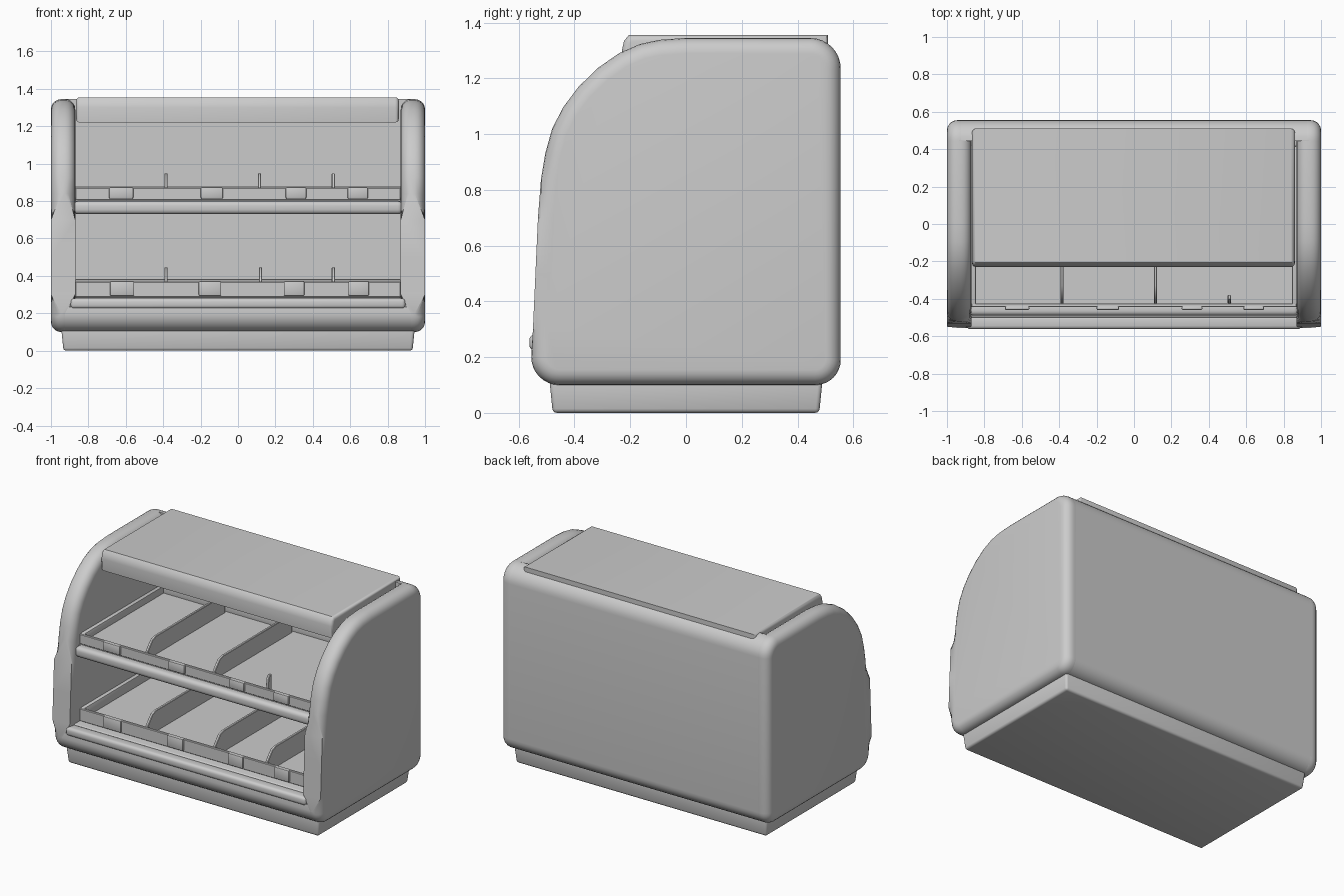
import bpy, bmesh
from math import sin, cos, radians

if "Cube" in bpy.data.objects:
    bpy.data.objects.remove(bpy.data.objects["Cube"])


def finish(name, bm, angle=35):
    bmesh.ops.recalc_face_normals(bm, faces=bm.faces)
    me = bpy.data.meshes.new(name)
    bm.to_mesh(me)
    bm.free()
    ob = bpy.data.objects.new(name, me)
    bpy.context.collection.objects.link(ob)
    bpy.ops.object.select_all(action='DESELECT')
    bpy.context.view_layer.objects.active = ob
    ob.select_set(True)
    bpy.ops.object.shade_smooth_by_angle(angle=radians(angle))
    return ob


def box(name, x, y, z, bevel=0.0, seg=3, taper=0.0):
    """Box from (min, max) ranges; taper pulls the bottom in."""
    bm = bmesh.new()
    bmesh.ops.create_cube(bm, size=1)
    for v in bm.verts:
        inset = taper if v.co.z < 0 else 0
        sx, sy = (1 if v.co.x > 0 else -1), (1 if v.co.y > 0 else -1)
        v.co = (x[v.co.x > 0] - sx * inset, y[v.co.y > 0] - sy * inset, z[v.co.z > 0])
    if bevel:
        bmesh.ops.bevel(bm, geom=bm.edges[:], offset=bevel, segments=seg,
                        profile=0.5, affect='EDGES')
    return finish(name, bm)


def extrude(name, profile, x0, x1, bevel=0.0, seg=5):
    """Extrude a (y, z) profile along x, optionally rounding both rims."""
    bm = bmesh.new()
    face = bm.faces.new([bm.verts.new((x0, y, z)) for y, z in profile])
    ext = bmesh.ops.extrude_face_region(bm, geom=[face])
    for v in ext['geom']:
        if isinstance(v, bmesh.types.BMVert):
            v.co.x = x1
    if bevel:
        rims = [e for e in bm.edges if abs(e.verts[0].co.x - e.verts[1].co.x) < 1e-6]
        bmesh.ops.bevel(bm, geom=rims, offset=bevel, segments=seg, profile=0.5,
                        affect='EDGES', clamp_overlap=False)
    return finish(name, bm, 40)


def arc(cy, cz, r, a0, a1, n=8):
    return [(cy + r * cos(radians(a0 + (a1 - a0) * i / n)),
             cz + r * sin(radians(a0 + (a1 - a0) * i / n))) for i in range(n + 1)]


# shared outer curves of the cabinet, seen from the side
front_low = arc(-0.455, 0.20, 0.10, 180, 270)
back_low = arc(0.465, 0.19, 0.09, 270, 360)
back_top = arc(0.445, 1.235, 0.11, 0, 90)
front_curve = [(0.0, 1.345), (-0.095, 1.338), (-0.165, 1.323), (-0.24, 1.29),
               (-0.315, 1.238), (-0.385, 1.17), (-0.44, 1.097), (-0.48, 1.02),
               (-0.505, 0.93), (-0.52, 0.84), (-0.531, 0.7), (-0.54, 0.5), (-0.549, 0.3)]

# plinth
box("plinth", (-0.945, 0.945), (-0.49, 0.49), (0, 0.12), 0.015, taper=0.012)

# rounded side panels
for side, s in (("left", -1), ("right", 1)):
    extrude(side + "_side_panel", front_low + back_low + back_top + front_curve,
            0.87 * s, 1.0 * s, bevel=0.055)

# bottom and back shell, flush with the side panels
shell = [(-0.551, 0.235)] + front_low + back_low + back_top + [(0.45, 1.345), (0.45, 0.235)]
extrude("bottom_and_back", shell, -0.935, 0.935)

# roof slab
roof = [(0.51, 1.22), (0.51, 1.355), (-0.205, 1.355), (-0.222, 1.335),
        (-0.23, 1.30), (-0.225, 1.22)]
extrude("roof_slab", roof, -0.866, 0.86, bevel=0.02, seg=3)

# lower front rail, riser and middle shelf
box("bottom_front_rail", (-0.895, 0.895), (-0.562, -0.49), (0.225, 0.28), 0.018)
box("lower_shelf", (-0.88, 0.88), (-0.50, 0.46), (0.23, 0.285), 0.01)
box("middle_shelf_rail", (-0.88, 0.88), (-0.49, -0.42), (0.73, 0.80), 0.025, 4)
box("middle_shelf", (-0.88, 0.88), (-0.45, 0.46), (0.74, 0.80))


def tray(level, z, lip, tags, dividers):
    """Open tray with a front lip, label holders and dividers."""
    box(level + "_tray_floor", (-0.87, 0.87), (-0.44, 0.45), (z - 0.01, z + 0.015))
    box(level + "_tray_front_lip", (-0.87, 0.87), (-0.445, -0.425), (z - 0.005, lip), 0.004, 1)
    box(level + "_tray_back_rim", (-0.87, 0.87), (0.415, 0.455), (z, lip + 0.01), 0.006, 2)
    for side, s in (("left", -1), ("right", 1)):
        box(f"{level}_tray_{side}_rim", tuple(sorted((0.845 * s, 0.875 * s))),
            (-0.43, 0.45), (z, lip), 0.005, 2)
    for i, (x, w) in enumerate(tags):
        box(f"{level}_label_holder_{i + 1}", (x - w / 2, x + w / 2),
            (-0.46, -0.44), (z + 0.003, lip + 0.003), 0.007, 2)
    top = lip + 0.075
    for i, (x, end) in enumerate(dividers):
        if end < 0:
            prof = [(-0.425, z), (end, z), (end, top), (-0.40, top), (-0.415, top - 0.02)]
        else:
            prof = [(-0.425, z), (end, z), (end, top - 0.02), (end - 0.03, top),
                    (-0.33, top), (-0.37, top - 0.012), (-0.40, top - 0.045),
                    (-0.425, lip)]
        extrude(f"{level}_divider_{i + 1}", prof, x - 0.009, x + 0.009, bevel=0.003, seg=1)


# product trays
tray("upper", 0.81, 0.872, [(-0.625, 0.13), (-0.14, 0.12), (0.31, 0.11), (0.64, 0.11)],
     [(-0.385, 0.40), (0.115, 0.40), (0.51, -0.38)])
tray("lower", 0.29, 0.37, [(-0.62, 0.13), (-0.15, 0.12), (0.30, 0.11), (0.645, 0.11)],
     [(-0.385, 0.40), (0.12, 0.40), (0.51, 0.40)])
